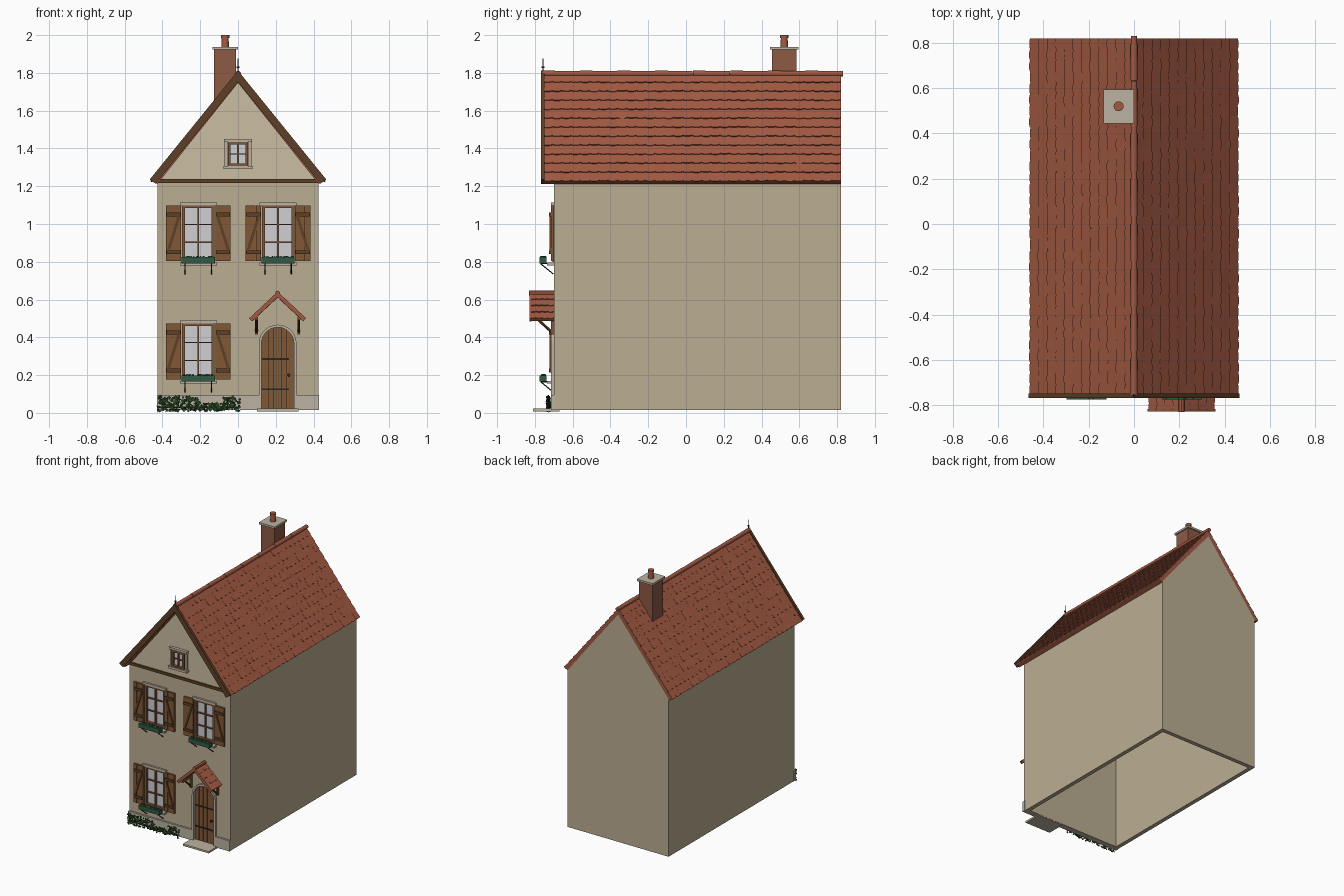
import bpy, bmesh, math, random
from mathutils import Vector, Matrix

if "Cube" in bpy.data.objects:
    bpy.data.objects.remove(bpy.data.objects["Cube"])

random.seed(4)
COL = dict(wall=(.5, .42, .29), gable=(.6, .51, .36), tile=(.36, .1, .055), wood=(.22, .095, .035),
           dark=(.11, .05, .02), stone=(.5, .45, .36), glass=(.62, .62, .66), iron=(.02, .02, .02),
           green=(.03, .1, .055), leaf=(.02, .055, .015), brick=(.27, .1, .06))
MATS = {}
for k, c in COL.items():
    MATS[k] = bpy.data.materials.new(k)
    MATS[k].diffuse_color = (*c, 1)


class Part:
    """Collects simple solids into one named object."""
    def __init__(self, name, mat):
        self.name, self.mat, self.bm = name, mat, bmesh.new()

    def prism(self, pts, y0, y1):
        """xz outline extruded along y"""
        a = [self.bm.verts.new((x, y0, z)) for x, z in pts]
        b = [self.bm.verts.new((x, y1, z)) for x, z in pts]
        self.bm.faces.new(a)
        self.bm.faces.new(b[::-1])
        for i in range(len(a)):
            j = (i + 1) % len(a)
            self.bm.faces.new((a[i], b[i], b[j], a[j]))
        return a + b

    def box(self, x0, x1, y0, y1, z0, z1):
        return self.prism([(x0, z0), (x1, z0), (x1, z1), (x0, z1)], y0, y1)

    def bar(self, p, q, w, y0, y1):
        """slanted board between two xz points"""
        p, q = Vector(p), Vector(q)
        d = (q - p).normalized() * w / 2
        n = Vector((-d.y, d.x))
        self.prism([p + n, q + n, q - n, p - n], y0, y1)

    def rod(self, p, q, r, r2=None, n=8):
        p, q = Vector(p), Vector(q)
        m = Matrix.Translation((p + q) / 2) @ (q - p).to_track_quat('Z', 'Y').to_matrix().to_4x4()
        bmesh.ops.create_cone(self.bm, cap_ends=True, segments=n, radius1=r,
                              radius2=r if r2 is None else r2, depth=(q - p).length, matrix=m)

    def done(self, smooth=False):
        bmesh.ops.recalc_face_normals(self.bm, faces=self.bm.faces)
        me = bpy.data.meshes.new(self.name)
        self.bm.to_mesh(me)
        ob = bpy.data.objects.new(self.name, me)
        bpy.context.collection.objects.link(ob)
        me.materials.append(MATS[self.mat])
        if smooth:
            bpy.context.view_layer.objects.active = ob
            ob.select_set(True)
            bpy.ops.object.shade_smooth_by_angle()
            ob.select_set(False)
        return ob


def arch(cx, hw, z0, zs, n=14):
    return [(cx - hw, z0)] + [(cx - hw * math.cos(math.pi * i / n), zs + hw * math.sin(math.pi * i / n))
                              for i in range(n + 1)] + [(cx + hw, z0)]


def tiles(name, ax, az, dx, dz, y0, y1, rows, cols):
    """two slopes of overlapping round-ended tiles"""
    t = Part(name, 'tile')
    w = (y1 - y0) / cols
    L = math.hypot(dx, dz)
    step = L / rows
    for s in (-1, 1):
        d = Vector((s * dx, 0, -dz)) / L
        n = Vector((s * dz, 0, dx)) / L
        for r in range(rows):
            for c in range(cols):
                lift = random.uniform(.005, .008)
                end = (r + 1) * step + random.uniform(-.002, .002)
                yc = y0 + (c + .5) * w
                outline = [(-.5, r * step, .001), (.5, r * step, .001), (.5, end - .005, lift),
                           (.25, end, lift), (-.25, end, lift), (-.5, end - .005, lift)]
                top, low = [], []
                for u, v, h in outline:
                    p = Vector((ax, yc + u * w, az)) + d * v
                    top.append(t.bm.verts.new(p + n * h))
                    low.append(t.bm.verts.new(p - n * .002))
                t.bm.faces.new(top)
                t.bm.faces.new(low[::-1])
                for i in range(6):
                    j = (i + 1) % 6
                    t.bm.faces.new((top[i], low[i], low[j], top[j]))
    t.done()


WINS = [(-.21, .325), (-.21, .95), (.212, .95)]
DX = .21

# recess cutter for windows and door
cut = Part('opening_cutter', 'wall')
for cx, cz in WINS:
    cut.box(cx - .085, cx + .085, -.8, -.672, cz - .15, cz + .15)
cut.prism(arch(DX, .088, .0, .367), -.8, -.672)
cutter = cut.done()
cutter.hide_render = True
cutter.hide_viewport = False
cutter.display_type = 'WIRE'

# hollow house shell, open underneath
p = Part('house_walls', 'wall')
p.prism([(-.427, .015), (.427, .015), (.427, 1.22), (0, 1.752), (-.427, 1.22)], -.70, .82)
bmesh.ops.recalc_face_normals(p.bm, faces=p.bm.faces)
bottom = [f for f in p.bm.faces if f.calc_center_median().z < .1]
bmesh.ops.delete(p.bm, geom=bottom, context='FACES')
walls = p.done()
m = walls.modifiers.new('thickness', 'SOLIDIFY')
m.thickness, m.offset = .045, -1
m = walls.modifiers.new('openings', 'BOOLEAN')
m.object, m.operation, m.solver = cutter, 'DIFFERENCE', 'EXACT'

# front gable plaster, plinth and doorstep
p = Part('gable_plaster', 'gable')
p.prism([(-.42, 1.222), (.42, 1.222), (0, 1.748)], -.706, -.695)
p.done()
p = Part('plinth', 'stone')
p.box(-.43, DX - .1, -.714, -.69, .015, .095)
p.box(DX + .1, .43, -.714, -.69, .015, .095)
p.done()
p = Part('doorstep', 'stone')
p.box(.1, .32, -.81, -.67, .008, .022)
p.done()

# main roof: slab, tiles, ridge, bargeboards, finial
p = Part('roof_slab', 'tile')
p.prism([(0, 1.795), (.456, 1.225), (.427, 1.212), (0, 1.747), (-.427, 1.212), (-.456, 1.225)], -.755, .82)
p.done()
tiles('roof_tiles', 0, 1.795, .457, .571, -.757, .82, 12, 32)
p = Part('ridge_tiles', 'tile')
for i in range(8):
    y = -.76 + i * .199
    p.rod((0, y, 1.796), (0, y + .198, 1.796), .016, .014, 12)
p.done(True)
p = Part('bargeboards', 'dark')
for s in (-1, 1):
    p.prism([(0, 1.812), (s * .467, 1.236), (s * .436, 1.213), (0, 1.752)], -.768, -.748)
p.box(-.42, .42, -.716, -.70, 1.218, 1.238)
p.done()
p = Part('finial', 'iron')
p.rod((0, -.757, 1.78), (0, -.757, 1.875), .004, .002)
p.rod((0, -.757, 1.825), (0, -.757, 1.833), .007)
p.done()

# chimney
CX, CY = -.068, .52
p = Part('chimney_stack', 'brick')
p.box(CX - .058, CX + .058, CY - .065, CY + .065, 1.58, 1.925)
p.done()
p = Part('chimney_cap', 'stone')
p.box(CX - .067, CX + .067, CY - .075, CY + .075, 1.923, 1.938)
p.done()
p = Part('chimney_pot', 'tile')
p.rod((CX, CY, 1.93), (CX, CY, 1.985), .021, .018, 16)
p.rod((CX, CY, 1.985), (CX, CY, 2.0), .022, .022, 16)
p.done(True)


def window(tag, cx, cz, hw, hh, rows, y, t):
    """glass, sash bars; y is the glass plane"""
    g = Part(tag + '_glass', 'glass')
    g.box(cx - hw, cx + hw, y, y + .01, cz - hh, cz + hh)
    g.done()
    f = Part(tag + '_sash', 'wood')
    for s in (-1, 1):
        f.box(cx + s * hw - t, cx + s * hw + t, y - .02, y + .01, cz - hh - t, cz + hh + t)
        f.box(cx - hw, cx + hw, y - .02, y + .01, cz + s * hh - t, cz + s * hh + t)
    f.box(cx - t * .6, cx + t * .6, y - .014, y, cz - hh, cz + hh)
    for i in range(1, rows):
        z = cz - hh + 2 * hh * i / rows
        f.box(cx - hw, cx + hw, y - .012, y, z - t * .45, z + t * .45)
    f.done()


# main windows with shutters, sills and flower boxes
for k, (cx, cz) in enumerate(WINS):
    tag = f'window_{k + 1}'
    window(tag, cx, cz, .078, .142, 3, -.688, .008)
    p = Part(tag + '_stonework', 'stone')
    p.box(cx - .098, cx + .098, -.714, -.69, cz + .148, cz + .164)
    p.box(cx - .098, cx + .098, -.735, -.69, cz - .17, cz - .155)
    p.done()
    p = Part(tag + '_shutters', 'wood')
    q = Part(tag + '_shutter_braces', 'dark')
    for s in (-1, 1):
        x0 = cx + s * .131 - .041
        for i in range(3):
            p.box(x0 + i * .0275, x0 + i * .0275 + .0262, -.716, -.702, cz - .147, cz + .147)
        for z in (-.1, .1):
            q.box(x0 + .003, x0 + .078, -.724, -.714, cz + z - .01, cz + z + .01)
        xm = x0 + .041
        q.bar((xm + s * .03, cz - .095), (xm - s * .03, cz + .095), .015, -.722, -.714)
    p.done()
    q.done()
    p = Part(tag + '_flower_box', 'green')
    p.box(cx - .088, cx + .088, -.775, -.738, cz - .158, cz - .126)
    for i in range(26):
        c = Vector((cx + random.uniform(-.08, .08), random.uniform(-.768, -.745), cz - .125))
        bmesh.ops.create_icosphere(p.bm, subdivisions=1, radius=random.uniform(.004, .007),
                                   matrix=Matrix.Translation(c))
    p.done()
    p = Part(tag + '_box_brackets', 'iron')
    for s in (-1, 1):
        x = cx + s * .07
        p.rod((x, -.77, cz - .16), (x, -.702, cz - .215), .003)
        p.rod((x, -.77, cz - .16), (x, -.70, cz - .16), .003)
    p.done()

# attic window
window('attic_window', 0, 1.37, .047, .058, 2, -.711, .007)
p = Part('attic_window_stonework', 'stone')
p.box(-.075, .075, -.728, -.70, 1.433, 1.45)
p.box(-.078, .078, -.735, -.70, 1.29, 1.307)
for s in (-1, 1):
    p.box(s * .064 - .009, s * .064 + .009, -.72, -.70, 1.307, 1.433)
p.done()

# arched door
p = Part('door_surround', 'stone')
p.prism(arch(DX, .1, .015, .367) + arch(DX, .086, .015, .367)[::-1], -.716, -.672)
p.done()
p = Part('door_planks', 'wood')
n = 5
for i in range(n):
    x0, x1 = -.086 + .172 * i / n + .001, -.086 + .172 * (i + 1) / n - .001
    rim = [x0 + (x1 - x0) * j / 4 for j in range(5)]
    p.prism([(DX + x0, .02), (DX + x1, .02)] +
            [(DX + x, .367 + math.sqrt(max(0, .086 ** 2 - x * x))) for x in rim[::-1]], -.695, -.67)
p.done()
p = Part('door_ironwork', 'iron')
for z in (.125, .285):
    p.box(DX - .084, DX + .06, -.699, -.694, z - .005, z + .005)
p.rod((DX + .058, -.692, .2), (DX + .058, -.712, .2), .007, .009, 10)
p.done()

# door canopy
p = Part('canopy_slab', 'wood')
p.prism([(DX, .632), (DX + .142, .5), (DX + .132, .487), (DX, .61), (DX - .132, .487), (DX - .142, .5)], -.82, -.70)
for s in (-1, 1):
    p.box(DX + s * .112 - .008, DX + s * .112 + .008, -.815, -.70, .492, .508)
    p.box(DX + s * .112 - .007, DX + s * .112 + .007, -.716, -.70, .415, .5)
p.done()
tiles('canopy_tiles', DX, .632, .143, .134, -.824, -.70, 4, 4)
p = Part('canopy_ridge', 'tile')
p.rod((DX, -.83, .634), (DX, -.70, .634), .013, n=12)
for s in (-1, 1):
    p.bar((DX, .627), (DX + s * .143, .493), .022, -.828, -.818)
p.done(True)
p = Part('canopy_brackets', 'dark')
for s in (-1, 1):
    p.rod((DX + s * .112, -.785, .495), (DX + s * .112, -.708, .425), .007)
p.done()

# ivy along the plinth
p = Part('ivy', 'leaf')
for i in range(330):
    x = random.uniform(-.425, .01)
    top = .085 if x < -.2 or x > -.08 else .05
    c = Vector((x, random.uniform(-.738, -.716), random.uniform(.01, top)))
    rot = Matrix.Rotation(random.uniform(0, 6.28), 4, 'Y') @ Matrix.Rotation(random.uniform(-.7, .7), 4, 'X')
    r = random.uniform(.007, .012)
    leaf = [(-r, 0, 0), (-r * .3, -.002, r * .8), (r, 0, 0), (-r * .3, -.002, -r * .8)]
    vs = [Matrix.Translation(c) @ rot @ Vector(v) for v in leaf]
    p.bm.faces.new([p.bm.verts.new((v.x, v.y, max(v.z, 0))) for v in vs])
p.rod((-.42, -.725, .03), (.0, -.725, .03), .004)
p.done()

for m in bpy.data.materials:
    if m.users and not m.is_grease_pencil:
        m.use_nodes = True
        m.node_tree.nodes["Principled BSDF"].inputs["Base Color"].default_value = m.diffuse_color
